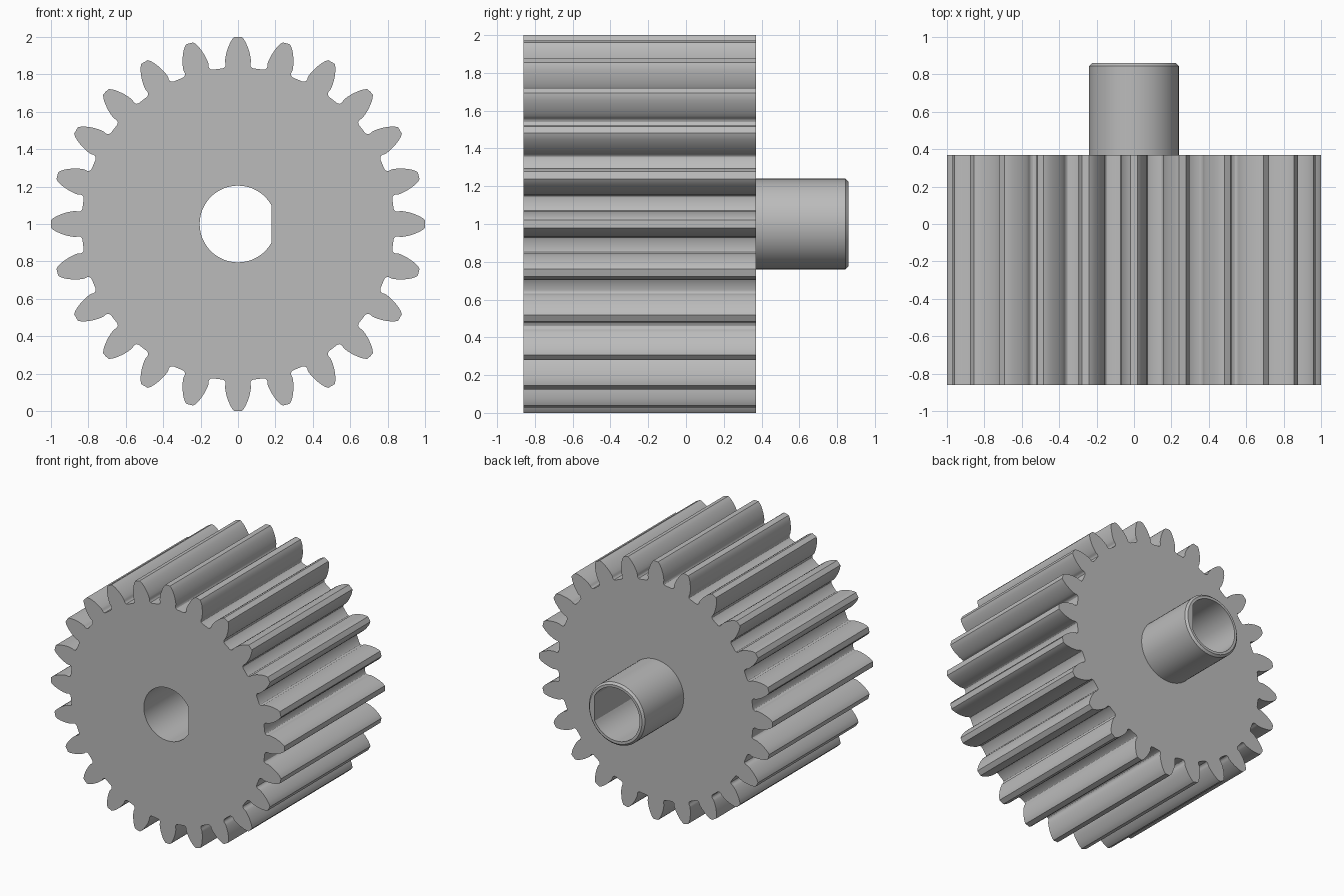
import bpy, bmesh, math

if "Cube" in bpy.data.objects:
    bpy.data.objects.remove(bpy.data.objects["Cube"], do_unlink=True)

TEETH = 24
FRONT, FACE, END = -0.86, 0.37, 0.86
ROOT, HUB, BORE, FLAT = 0.836, 0.24, 0.205, 0.18

steel = bpy.data.materials.new("grey steel")
steel.use_nodes = True
colour = (0.5, 0.5, 0.5, 1)
steel.diffuse_color = colour
steel.node_tree.nodes["Principled BSDF"].inputs["Base Color"].default_value = colour


def polar(r, a):
    return r * math.cos(a), 1 + r * math.sin(a)


def gear_outline():
    # One flank from tooth tip to root, as (radius, half width)
    flank = [(1.0, 0.02), (0.988, 0.031), (0.97, 0.042), (0.95, 0.051),
             (0.925, 0.06), (0.9, 0.066), (0.88, 0.069), (0.868, 0.069),
             (0.858, 0.066), (0.848, 0.067), (0.84, 0.072), (ROOT, 0.081)]
    pts = []
    for i in range(TEETH):
        mid = math.tau * i / TEETH
        pts += [polar(r, mid - w / r) for r, w in reversed(flank)]
        pts.append(polar(1.0, mid))
        pts += [polar(r, mid + w / r) for r, w in flank]
    return pts


def bore_outline(arc=60):
    # Round hole with one flat side
    a = math.acos(FLAT / BORE)
    return [polar(BORE, a + (math.tau - 2 * a) * i / arc) for i in range(arc + 1)]


def finish(bm, name):
    bmesh.ops.recalc_face_normals(bm, faces=bm.faces)
    mesh = bpy.data.meshes.new(name)
    bm.to_mesh(mesh)
    bm.free()
    mesh.materials.append(steel)
    obj = bpy.data.objects.new(name, mesh)
    bpy.context.collection.objects.link(obj)
    bpy.ops.object.select_all(action='DESELECT')
    obj.select_set(True)
    bpy.context.view_layer.objects.active = obj
    bpy.ops.object.shade_smooth_by_angle(angle=math.radians(28))


def ring(bm, pts, y):
    return [bm.verts.new((x, y, z)) for x, z in pts]


def loft(bm, a, b):
    for i in range(len(a)):
        j = (i + 1) % len(a)
        bm.faces.new((a[i], a[j], b[j], b[i]))


# Toothed body: walls between front and back outlines, then holed end caps
bm = bmesh.new()
caps = {FRONT: [], FACE: []}
for outline in (gear_outline(), bore_outline()):
    rings = {y: ring(bm, outline, y) for y in caps}
    loft(bm, rings[FRONT], rings[FACE])
    for y, verts in rings.items():
        caps[y] += [bm.edges.get((v, verts[i - 1])) for i, v in enumerate(verts)]
for edges in caps.values():
    bmesh.ops.triangle_fill(bm, edges=edges, use_beauty=True)
finish(bm, "gear_body")

# Hub tube at the back with a chamfered rim and the same bore
bm = bmesh.new()
inner = bore_outline()
n = len(inner)
start = math.acos(FLAT / BORE)


def circle(r):
    return [polar(r, start + math.tau * (i + 0.5) / n - start) for i in range(n)]


def hub_ring(r, y):
    # Starts just above the flat so the rings line up with the bore
    pts = circle(r)
    k = min(range(n), key=lambda i: abs(math.tau * (i + 0.5) / n - start))
    k = min(k, 0)
    return ring(bm, pts[k:] + pts[:k], y)


sections = [ring(bm, inner, FACE), hub_ring(HUB, FACE),
            hub_ring(HUB, END - 0.015), hub_ring(HUB - 0.015, END),
            ring(bm, inner, END)]
for i, s in enumerate(sections):
    loft(bm, s, sections[(i + 1) % len(sections)])
finish(bm, "hub_tube")
